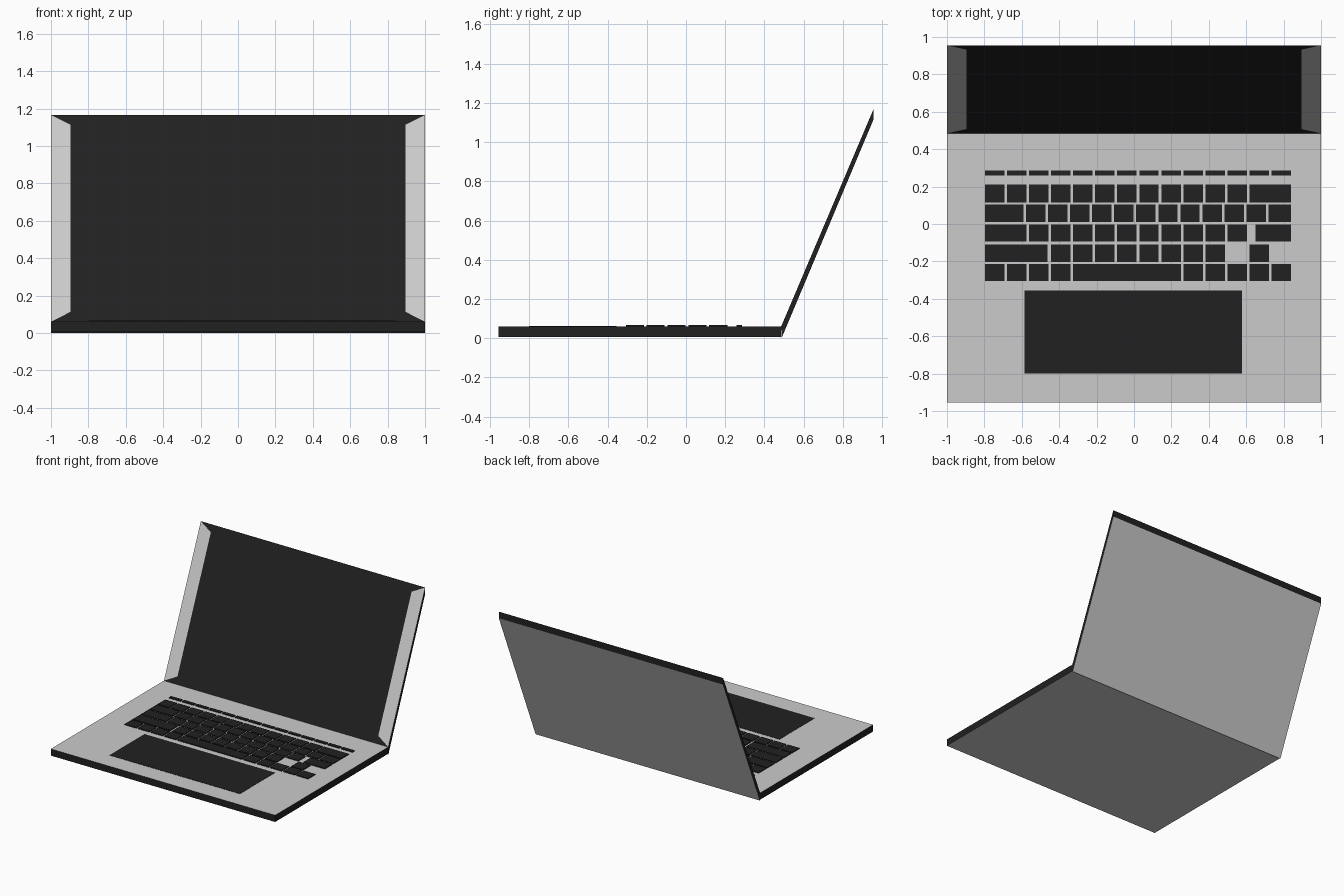
import bpy, bmesh
from mathutils import Vector

if "Cube" in bpy.data.objects:
    bpy.data.objects.remove(bpy.data.objects["Cube"])


def material(name, value):
    m = bpy.data.materials.new(name)
    m.diffuse_color = (value, value, value, 1)
    m.use_nodes = True
    m.node_tree.nodes["Principled BSDF"].inputs["Base Color"].default_value = m.diffuse_color
    return m


GREY = material("aluminium_grey", 0.8)
BLACK = material("black", 0.015)


def finish(name, bm, mats):
    bmesh.ops.recalc_face_normals(bm, faces=bm.faces)
    me = bpy.data.meshes.new(name)
    bm.to_mesh(me)
    bm.free()
    for m in mats:
        me.materials.append(m)
    ob = bpy.data.objects.new(name, me)
    bpy.context.collection.objects.link(ob)
    return ob


def add_box(bm, x0, x1, y0, y1, z0, z1):
    verts = bmesh.ops.create_cube(bm, size=1)["verts"]
    for v in verts:
        v.co = Vector((x1 if v.co.x > 0 else x0,
                       y1 if v.co.y > 0 else y0,
                       z1 if v.co.z > 0 else z0))


TOP = 0.06
HINGE_Y = 0.485

# Base slab: grey top and bottom, black rim
bm = bmesh.new()
add_box(bm, -1, 1, -0.955, HINGE_Y, 0.006, TOP)
bm.normal_update()
for f in bm.faces:
    f.material_index = 0 if abs(f.normal.z) > 0.5 else 1
finish("base", bm, [GREY, BLACK])

# Touchpad, almost flush with the base
bm = bmesh.new()
add_box(bm, -0.585, 0.577, -0.80, -0.355, TOP - 0.01, TOP + 0.002)
finish("touchpad", bm, [BLACK])

# Keyboard rows: (y low, y high, [(width in key units, is a key), ...])
K, GAP, X0, UNIT = (1, True), 0.014, -0.797, 0.1179
rows = [
    (0.258, 0.286, [K] * 14),
    (0.116, 0.212, [K] * 12 + [(2, True)]),
    (0.012, 0.105, [(1.86, True)] + [K] * 11 + [(1.14, True)]),
    (-0.094, -0.002, [(2, True)] + [K] * 10 + [(0.27, False), (1.73, True)]),
    (-0.202, -0.109, [(2.95, True), (0.05, False)] + [K] * 8 + [(1, False), K]),
    (-0.306, -0.214, [K] * 4 + [(5, True)] + [K] * 5),
]
bm = bmesh.new()
for y0, y1, keys in rows:
    x = X0
    for width, solid in keys:
        if solid:
            add_box(bm, x, x + width * UNIT - GAP, y0, y1, TOP - 0.01, TOP + 0.007)
        x += width * UNIT
finish("keys", bm, [BLACK])

# Lid: slanted slab whose ends are cut vertically, front face split into bezel and screen
front_low, front_high = Vector((0, HINGE_Y, TOP)), Vector((0, 0.955, 1.166))
back_low, back_high = Vector((0, HINGE_Y + 0.002, 0)), Vector((0, 0.955, 1.113))


def quad_ring(low, high, half, margin=0.0):
    a, b = low.lerp(high, margin), low.lerp(high, 1 - margin)
    return [bm.verts.new((x, p.y, p.z)) for x, p in
            ((-half, a), (half, a), (half, b), (-half, b))]


bm = bmesh.new()
outer = quad_ring(front_low, front_high, 1)
inner = quad_ring(front_low, front_high, 0.895, 0.048)
back = quad_ring(back_low, back_high, 1)
bm.faces.new(inner).material_index = 1
bm.faces.new(back[::-1]).material_index = 0
for i in range(4):
    j = (i + 1) % 4
    # bezel: black along top and bottom, grey at the sides
    bm.faces.new((outer[i], outer[j], inner[j], inner[i])).material_index = 1 - i % 2
    # rim
    bm.faces.new((outer[j], outer[i], back[i], back[j])).material_index = 1
finish("lid", bm, [GREY, BLACK])
